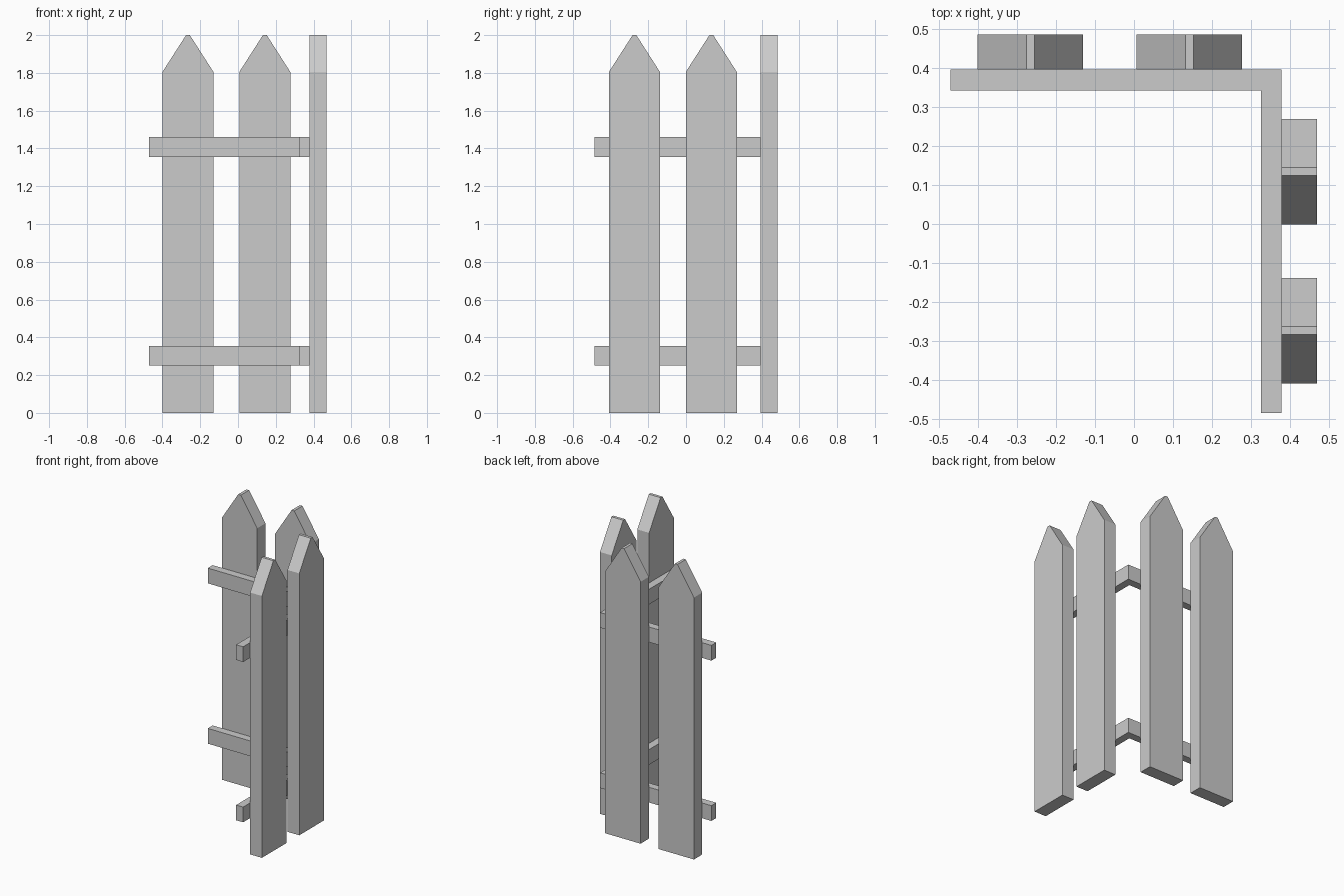
import bpy, bmesh
from mathutils import Vector

if "Cube" in bpy.data.objects:
    bpy.data.objects.remove(bpy.data.objects["Cube"])


def prism(name, profile, extrude):
    """Extrude a closed planar profile along a vector."""
    bm = bmesh.new()
    face = bm.faces.new([bm.verts.new(p) for p in profile])
    res = bmesh.ops.extrude_face_region(bm, geom=[face], use_keep_orig=True)
    verts = [g for g in res["geom"] if isinstance(g, bmesh.types.BMVert)]
    bmesh.ops.translate(bm, verts=verts, vec=Vector(extrude))
    bmesh.ops.recalc_face_normals(bm, faces=bm.faces)
    mesh = bpy.data.meshes.new(name)
    bm.to_mesh(mesh)
    bm.free()
    obj = bpy.data.objects.new(name, mesh)
    bpy.context.collection.objects.link(obj)
    return obj


# Picket outline: half width, shoulder height, narrow flat tip
HALF, SHOULDER, TOP, TIP, THICK = 0.135, 1.805, 2.0, 0.010, 0.09
OUTLINE = [(-HALF, 0), (HALF, 0), (HALF, SHOULDER),
           (TIP, TOP), (-TIP, TOP), (-HALF, SHOULDER)]

# Pickets along the back
for i, cx in enumerate((-0.265, 0.142)):
    prism(f"back_picket_{i + 1}",
          [(cx + u, 0.395, z) for u, z in OUTLINE], (0, THICK, 0))

# Pickets along the right side
for i, cy in enumerate((-0.273, 0.134)):
    prism(f"side_picket_{i + 1}",
          [(0.378, cy + u, z) for u, z in OUTLINE], (THICK, 0, 0))

# L-shaped rails joining both runs at the inner corner
CORNER = [(-0.47, 0.342), (0.325, 0.342), (0.325, -0.484),
          (0.378, -0.484), (0.378, 0.395), (-0.47, 0.395)]
for name, z in (("lower_rail", 0.25), ("upper_rail", 1.355)):
    prism(name, [(x, y, z) for x, y in CORNER], (0, 0, 0.105))
